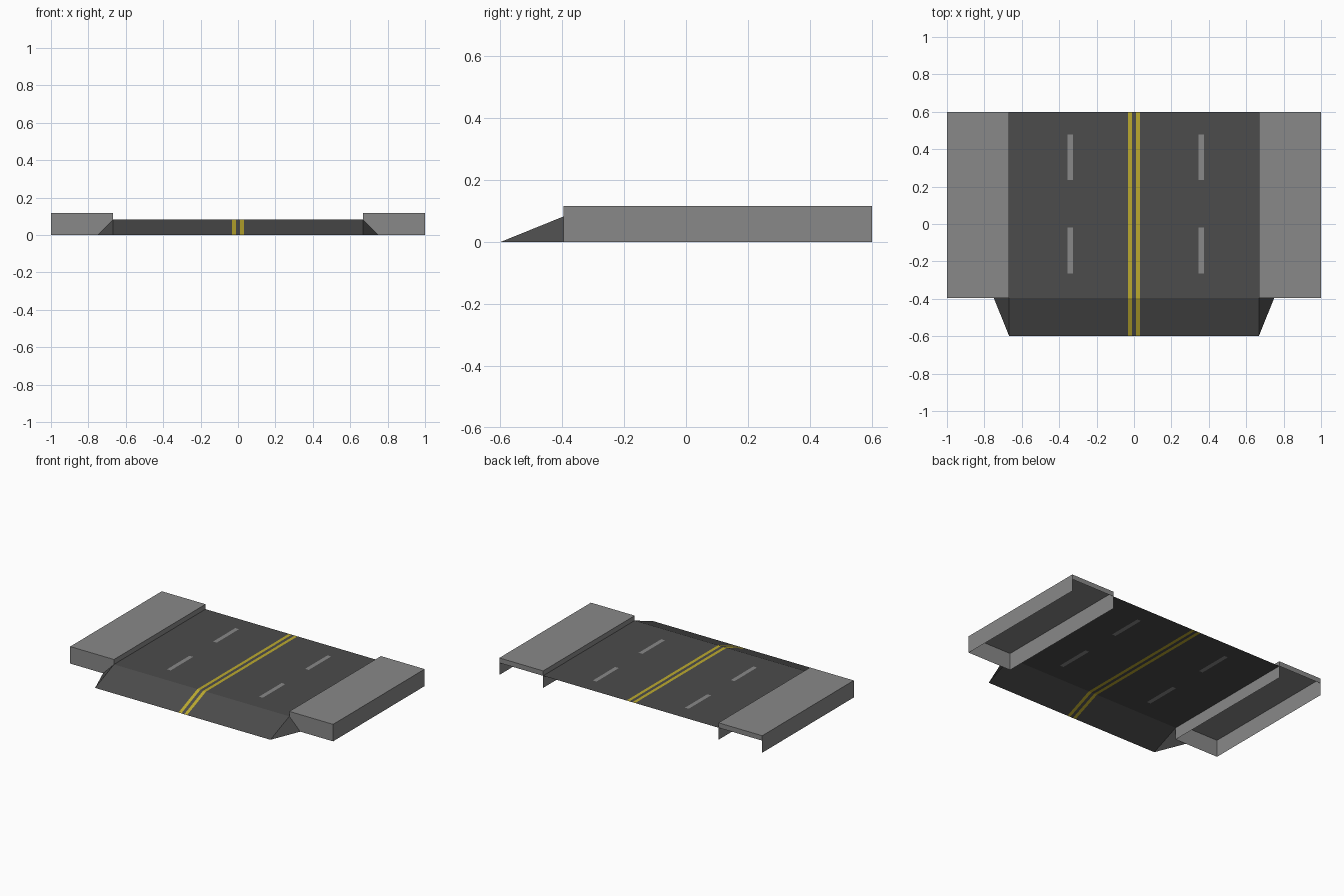
import bpy, bmesh

if "Cube" in bpy.data.objects:
    bpy.data.objects.remove(bpy.data.objects["Cube"])


def material(name, rgb):
    m = bpy.data.materials.new(name)
    m.diffuse_color = (*rgb, 1)
    m.use_nodes = True
    m.node_tree.nodes["Principled BSDF"].inputs["Base Color"].default_value = m.diffuse_color
    return m


ASPHALT = material("dark asphalt", (0.072, 0.072, 0.072))
CONCRETE = material("light grey", (0.25, 0.25, 0.25))
YELLOW = material("line yellow", (0.50, 0.40, 0.028))

EDGE, FRONT, CREST, BACK = 0.667, -0.6, -0.395, 0.6
ROAD_Z, WALK_Z = 0.083, 0.117


def finish(name, bm, mats):
    me = bpy.data.meshes.new(name)
    bm.to_mesh(me)
    bm.free()
    for m in mats:
        me.materials.append(m)
    ob = bpy.data.objects.new(name, me)
    bpy.context.collection.objects.link(ob)
    return ob


def sheet(name, polygons, mats):
    bm = bmesh.new()
    for poly in polygons:
        bm.faces.new([bm.verts.new(p) for p in poly])
    bmesh.ops.remove_doubles(bm, verts=bm.verts, dist=1e-5)
    return finish(name, bm, mats)


# Road deck and front ramp: one sheet cut along the painted lines
xs = [-EDGE, -0.355, -0.327, -0.033, -0.011, 0.011, 0.033, 0.346, 0.374, EDGE]
ys = [FRONT, CREST, -0.265, -0.02, 0.235, 0.478, BACK]
bm = bmesh.new()
grid = [[bm.verts.new((x, y, 0 if y == FRONT else ROAD_Z)) for x in xs] for y in ys]
for j in range(len(ys) - 1):
    for i in range(len(xs) - 1):
        f = bm.faces.new((grid[j][i], grid[j][i + 1], grid[j + 1][i + 1], grid[j + 1][i]))
        if i in (3, 5):                      # double centre line
            f.material_index = 2
        elif i in (1, 7) and j in (2, 4):    # lane dashes
            f.material_index = 1
finish("road", bm, [ASPHALT, CONCRETE, YELLOW])

for side, s in (("left", -1), ("right", 1)):
    # Flared triangle beside the ramp
    tri = [(s * EDGE, FRONT, 0), (s * (EDGE + 0.083), CREST, 0), (s * EDGE, CREST, ROAD_Z)]
    sheet(side + "_ramp_flare", [tri[::s]], [ASPHALT])

    # Hollow pavement: top, two long walls, front wall and shallow back lip
    a, b = s * EDGE, s * 1.0
    t, lip = WALK_Z, ROAD_Z
    polys = [
        [(a, CREST, t), (b, CREST, t), (b, BACK, t), (a, BACK, t)],
        [(b, CREST, 0), (b, BACK, 0), (b, BACK, t), (b, CREST, t)],
        [(a, BACK, 0), (a, CREST, 0), (a, CREST, t), (a, BACK, t)],
        [(a, CREST, 0), (b, CREST, 0), (b, CREST, t), (a, CREST, t)],
        [(b, BACK, lip), (a, BACK, lip), (a, BACK, t), (b, BACK, t)],
    ]
    sheet(side + "_pavement", [p[::s] for p in polys], [CONCRETE])
